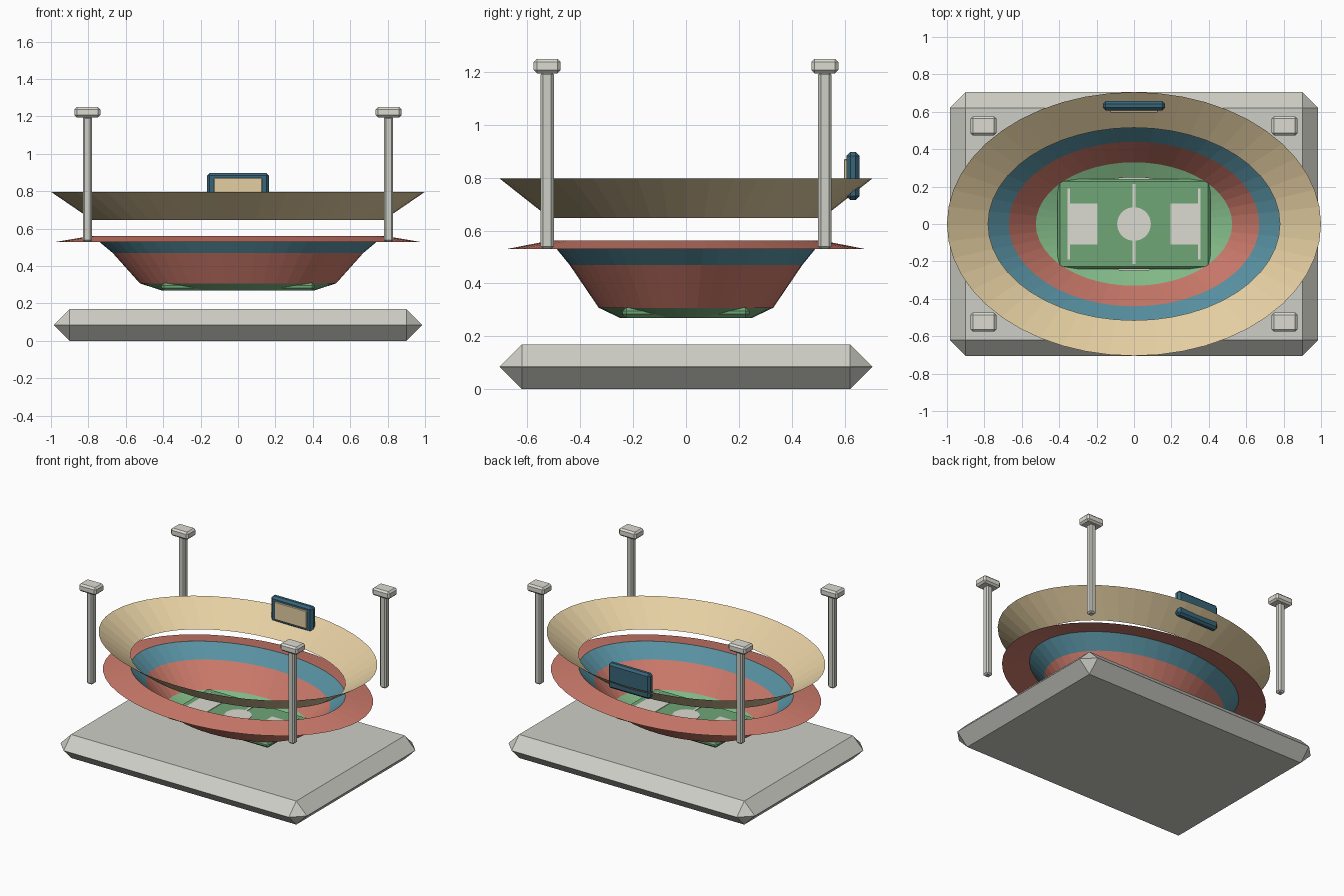
import bpy, bmesh, math

if "Cube" in bpy.data.objects:
    bpy.data.objects.remove(bpy.data.objects["Cube"])

SEG = 48


def material(name, rgb):
    m = bpy.data.materials.new(name)
    m.diffuse_color = (*rgb, 1)
    m.use_nodes = True
    m.node_tree.nodes["Principled BSDF"].inputs["Base Color"].default_value = m.diffuse_color
    return m


RED = material("terracotta", (0.62, 0.20, 0.15))
BLUE = material("seat_blue", (0.10, 0.29, 0.37))
NAVY = material("dark_blue", (0.04, 0.13, 0.19))
TAN = material("sand", (0.78, 0.62, 0.36))
GREEN = material("grass", (0.22, 0.48, 0.24))
PITCH = material("pitch_green", (0.16, 0.38, 0.18))
WHITE = material("off_white", (0.72, 0.71, 0.64))
STONE = material("stone", (0.62, 0.62, 0.57))


def add(name, bm, mat):
    me = bpy.data.meshes.new(name)
    bm.to_mesh(me)
    bm.free()
    me.materials.append(mat)
    ob = bpy.data.objects.new(name, me)
    bpy.context.collection.objects.link(ob)
    return ob


def box(name, x, y, z, mat, bevel=0):
    """Box from (min, max) ranges, with an optional single chamfer."""
    bm = bmesh.new()
    bmesh.ops.create_cube(bm, size=1)
    for v in bm.verts:
        for i, (a, b) in enumerate((x, y, z)):
            v.co[i] = (a + b) / 2 + v.co[i] * (b - a)
    ob = add(name, bm, mat)
    if bevel:
        mod = ob.modifiers.new("chamfer", 'BEVEL')
        mod.width = bevel
        mod.segments = 1
    return ob


def ring(name, inner, outer, mat):
    """Open elliptical band between two (rx, ry, z) loops."""
    bm = bmesh.new()
    loops = [[bm.verts.new((rx * math.cos(t), ry * math.sin(t), z))
              for t in (2 * math.pi * i / SEG for i in range(SEG))]
             for rx, ry, z in (inner, outer)]
    a, b = loops
    for i in range(SEG):
        j = (i + 1) % SEG
        bm.faces.new((a[i], b[i], b[j], a[j]))
    return add(name, bm, mat)


# Plinth
box("plinth", (-.985, .985), (-.705, .705), (0, .17), STONE, .0849)

# Bowl: grass apron, two seating tiers, sloping concourse, floating roof
apron, low, mid, rim = (.41, .25, .27), (.525, .33, .308), (.67, .44, .47), (.78, .515, .562)
ring("grass_apron", apron, low, GREEN)
ring("lower_stand", low, mid, RED)
ring("upper_stand", mid, rim, BLUE)
ring("concourse", rim, (.97, .68, .53), RED)
ring("roof", (.78, .515, .647), (1, .705, .797), TAN)

# Pitch and its markings
box("pitch", (-.41, .41), (-.24, .24), (.27, .31), PITCH, .014)
mark = (.306, .314)
box("halfway_line", (-.008, .008), (-.215, .215), mark, WHITE)
bm = bmesh.new()
bmesh.ops.create_cone(bm, cap_ends=True, segments=32, radius1=.09, radius2=.09, depth=.008)
bmesh.ops.translate(bm, verts=bm.verts, vec=(0, 0, .31))
add("centre_circle", bm, WHITE)
for s, side in ((-1, "left"), (1, "right")):
    box(side + "_penalty_area", sorted((s * .195, s * .352)), (-.11, .11), mark, WHITE)
    box(side + "_goal_line", sorted((s * .343, s * .355)), (-.19, .19), mark, WHITE)

# Four floodlight towers
for sx, nx in ((-1, "left"), (1, "right")):
    for sy, ny in ((-1, "front"), (1, "back")):
        cx, cy = sx * .805, sy * .525
        box(f"{ny}_{nx}_mast", (cx - .025, cx + .025), (cy - .025, cy + .025),
            (.53, 1.2), STONE, .01)
        box(f"{ny}_{nx}_floodlight", (cx - .069, cx + .069), (cy - .051, cy + .051),
            (1.195, 1.25), WHITE, .012)

# Scoreboard on the back of the roof
box("scoreboard", (-.167, .167), (.607, .657), (.715, .898), NAVY, .015)
box("scoreboard_screen", (-.128, .128), (.597, .612), (.742, .87), TAN, .003)
